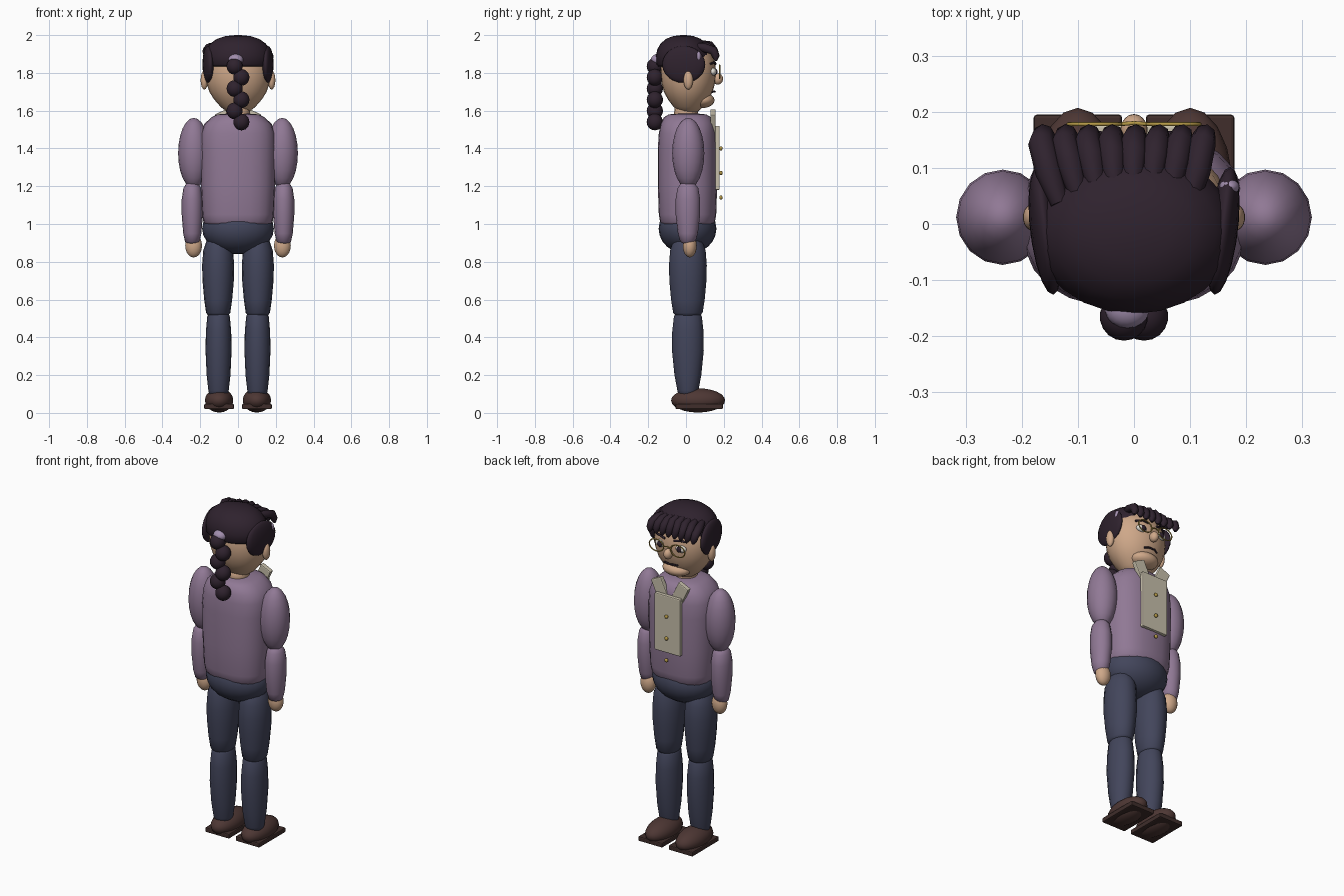
import bpy, bmesh, math
from mathutils import Matrix, Vector, Euler

if "Cube" in bpy.data.objects:
    bpy.data.objects.remove(bpy.data.objects["Cube"])


def material(name, rgb):
    m = bpy.data.materials.new(name)
    m.diffuse_color = (*rgb, 1)
    m.use_nodes = True
    m.node_tree.nodes["Principled BSDF"].inputs["Base Color"].default_value = m.diffuse_color
    return m


SKIN = material("skin", (0.62, 0.39, 0.25))
HAIR = material("dark hair", (0.028, 0.016, 0.027))
LILAC = material("lilac sweater", (0.28, 0.19, 0.30))
NAVY = material("navy trousers", (0.055, 0.06, 0.105))
BROWN = material("brown shoe", (0.075, 0.038, 0.034))
SOLE = material("dark sole", (0.05, 0.027, 0.024))
CREAM = material("cream cloth", (0.58, 0.53, 0.41))
GOLD = material("gold", (0.45, 0.31, 0.06))
WHITE = material("eye white", (0.75, 0.72, 0.66))
CLIP = material("pale lilac clip", (0.36, 0.27, 0.42))


def finish(name, bm, mat, smooth=True):
    me = bpy.data.meshes.new(name)
    bmesh.ops.recalc_face_normals(bm, faces=bm.faces)
    for f in bm.faces:
        f.smooth = smooth
    bm.to_mesh(me)
    bm.free()
    ob = bpy.data.objects.new(name, me)
    me.materials.append(mat)
    bpy.context.collection.objects.link(ob)
    return ob


def ellipsoid(name, c, r, mat, rot=(0, 0, 0), seg=18):
    bm = bmesh.new()
    m = Matrix.LocRotScale(Vector(c), Euler([math.radians(a) for a in rot]), Vector(r))
    bmesh.ops.create_uvsphere(bm, u_segments=seg, v_segments=12, radius=1, matrix=m)
    return finish(name, bm, mat)


def box(name, c, size, mat, rot=(0, 0, 0), bevel=0.006):
    bm = bmesh.new()
    bmesh.ops.create_cube(bm, size=1, matrix=Matrix.Diagonal((*size, 1)))
    bmesh.ops.bevel(bm, geom=bm.edges[:], offset=bevel, segments=2, affect='EDGES', profile=0.5)
    m = Matrix.LocRotScale(Vector(c), Euler([math.radians(a) for a in rot]), None)
    bmesh.ops.transform(bm, matrix=m, verts=bm.verts)
    return finish(name, bm, mat, False)


def lathe(name, c, profile, mat, power=2.0, seg=24):
    """Stack of superellipse rings; profile holds (z, x radius, y radius)."""
    bm = bmesh.new()
    rings = []
    for z, rx, ry in profile:
        ring = []
        for i in range(seg):
            a = 2 * math.pi * i / seg
            ca, sa = math.cos(a), math.sin(a)
            x = math.copysign(abs(ca) ** (2 / power), ca) * rx
            y = math.copysign(abs(sa) ** (2 / power), sa) * ry
            ring.append(bm.verts.new((c[0] + x, c[1] + y, z)))
        rings.append(ring)
    for a, b in zip(rings, rings[1:]):
        for i in range(seg):
            j = (i + 1) % seg
            bm.faces.new((a[i], a[j], b[j], b[i]))
    bm.faces.new(rings[0])
    bm.faces.new(rings[-1])
    return finish(name, bm, mat)


def strand(name, pts, depth, mat, radii=None, cyclic=False):
    """Round tube along a path, with an optional radius factor per point."""
    cu = bpy.data.curves.new(name, 'CURVE')
    cu.dimensions = '3D'
    cu.bevel_depth = depth
    cu.bevel_resolution = 2
    cu.use_fill_caps = True
    sp = cu.splines.new('POLY')
    sp.points.add(len(pts) - 1)
    for i, p in enumerate(pts):
        sp.points[i].co = (*p, 1)
        sp.points[i].radius = radii[i] if radii else 1
    sp.use_cyclic_u = cyclic
    sp.use_smooth = True
    cu.materials.append(mat)
    ob = bpy.data.objects.new(name, cu)
    bpy.context.collection.objects.link(ob)
    bpy.ops.object.select_all(action='DESELECT')
    ob.select_set(True)
    bpy.context.view_layer.objects.active = ob
    bpy.ops.object.convert(target='MESH')


# Torso, hips and neck
lathe("torso", (0, 0.008), [
    (0.995, 0.172, 0.135), (1.01, 0.183, 0.145), (1.05, 0.19, 0.152), (1.2, 0.197, 0.157),
    (1.4, 0.2, 0.157), (1.48, 0.196, 0.152), (1.53, 0.178, 0.143), (1.565, 0.14, 0.125),
    (1.58, 0.11, 0.1), (1.585, 0.05, 0.05)], LILAC, 2.5)
ellipsoid("hips", (0, 0.008, 0.975), (0.19, 0.153, 0.135), NAVY, seg=24)
lathe("neck", (0, 0.0), [(1.54, 0.065, 0.065), (1.64, 0.06, 0.06)], SKIN, seg=16)

for side, tag in ((-1, "left"), (1, "right")):
    # Legs
    lathe(tag + "_thigh", (side * 0.105, 0.01), [
        (0.51, 0.05, 0.06), (0.53, 0.064, 0.078), (0.6, 0.074, 0.089), (0.7, 0.083, 0.098),
        (0.78, 0.085, 0.1), (0.86, 0.079, 0.094), (0.93, 0.055, 0.07), (0.96, 0.02, 0.03)], NAVY, seg=16)
    lathe(tag + "_shin", (side * 0.103, 0.01), [
        (0.08, 0.045, 0.045), (0.12, 0.054, 0.056), (0.2, 0.063, 0.071), (0.33, 0.069, 0.084),
        (0.43, 0.067, 0.083), (0.51, 0.06, 0.074), (0.535, 0.048, 0.06), (0.55, 0.02, 0.025)], NAVY, seg=16)
    # Shoes
    ellipsoid(tag + "_shoe", (side * 0.1, 0.064, 0.066), (0.076, 0.143, 0.064), BROWN)
    box(tag + "_sole", (side * 0.1, 0.07, 0.034), (0.158, 0.25, 0.028), SOLE)
    # Arms
    ellipsoid(tag + "_upper_arm", (side * 0.234, 0.012, 1.375), (0.083, 0.085, 0.187), LILAC, seg=16)
    lathe(tag + "_forearm", (side * 0.242, 0.01), [
        (0.895, 0.02, 0.02), (0.905, 0.038, 0.04), (0.95, 0.048, 0.053), (1.05, 0.056, 0.065),
        (1.13, 0.056, 0.065), (1.19, 0.047, 0.055), (1.225, 0.025, 0.03)], LILAC, seg=16)
    ellipsoid(tag + "_hand", (side * 0.235, 0.02, 0.885), (0.045, 0.037, 0.062), SKIN)
    # Collar flaps
    box(tag + "_collar", (side * 0.066, 0.143, 1.54), (0.072, 0.028, 0.12), CREAM, (0, side * 25, 0))
    # Ears and side hair
    ellipsoid(tag + "_ear", (side * 0.178, 0.012, 1.762), (0.02, 0.025, 0.05), SKIN)
    ellipsoid(tag + "_side_hair", (side * 0.158, -0.012, 1.845), (0.027, 0.115, 0.098), HAIR, (0, 0, -side * 7))
    # Eyes, brows and spectacle rims
    ellipsoid(tag + "_eye", (side * 0.066, 0.142, 1.806), (0.034, 0.02, 0.021), WHITE)
    ellipsoid(tag + "_pupil", (side * 0.064, 0.157, 1.806), (0.016, 0.009, 0.017), HAIR)
    strand(tag + "_brow", [(side * 0.03, 0.157, 1.848), (side * 0.065, 0.151, 1.856),
                           (side * 0.1, 0.13, 1.848)], 0.006, HAIR)
    strand(tag + "_rim", [(side * 0.07 + 0.047 * math.cos(a), 0.178, 1.806 + 0.035 * math.sin(a))
                          for a in [2 * math.pi * i / 24 for i in range(24)]], 0.0035, GOLD, cyclic=True)
strand("spectacle_bridge", [(-0.023, 0.178, 1.81), (0, 0.18, 1.816), (0.023, 0.178, 1.81)], 0.0035, GOLD)

# Shirt front and buttons
box("placket", (0, 0.166, 1.35), (0.17, 0.024, 0.34), CREAM)
for z in (1.4, 1.27, 1.14):
    ellipsoid("button", (0, 0.185, z), (0.011, 0.009, 0.011), GOLD, seg=12)

# Head and face
lathe("head", (0, 0.012), [(z, r, r * 0.85) for z, r in (
    (1.585, 0.03), (1.595, 0.06), (1.62, 0.092), (1.66, 0.127), (1.7, 0.152), (1.75, 0.168),
    (1.8, 0.173), (1.86, 0.166), (1.91, 0.14), (1.95, 0.08), (1.96, 0.02))], SKIN)
ellipsoid("chin", (0, 0.083, 1.655), (0.085, 0.068, 0.042), SKIN)
ellipsoid("nose", (0, 0.168, 1.768), (0.024, 0.028, 0.03), SKIN)
strand("mouth", [(-0.045, 0.138, 1.698), (-0.02, 0.15, 1.703), (0, 0.153, 1.7),
                 (0.02, 0.15, 1.703), (0.045, 0.138, 1.698)], 0.005, HAIR)

# Hair cap
lathe("hair_cap", (0, -0.014), [(z, r, r * 0.82) for z, r in (
    (1.835, 0.165), (1.845, 0.176), (1.89, 0.178), (1.925, 0.168), (1.955, 0.147),
    (1.98, 0.112), (1.995, 0.065), (2.0, 0.015))], HAIR)

# Fringe locks
for i in range(8):
    x = -0.165 + i * 0.041
    edge = abs(x + 0.02) / 0.15
    base = 0.09 - 0.035 * edge ** 2
    strand("fringe_lock", [(x * 0.8, base - 0.02, 1.96 - 0.02 * edge), (x * 0.92, base + 0.035, 1.948 - 0.015 * edge),
                           (x, 0.145, 1.918), (x + 0.004, 0.158, 1.888), (x + 0.008, 0.158, 1.865)],
           0.024, HAIR, (0.7, 1, 1, 0.85, 0.3))

# Braid, tie and clip
for i in range(6):
    ellipsoid("braid_bead", (0.018 if i % 2 else -0.018, -0.165, 1.835 - i * 0.059),
              (0.043, 0.043, 0.044), HAIR).location.x = 0
ellipsoid("hair_tie", (-0.012, -0.15, 1.87), (0.04, 0.036, 0.03), CLIP)
ellipsoid("hair_clip", (0.17, 0.066, 1.885), (0.018, 0.014, 0.028), CLIP)
